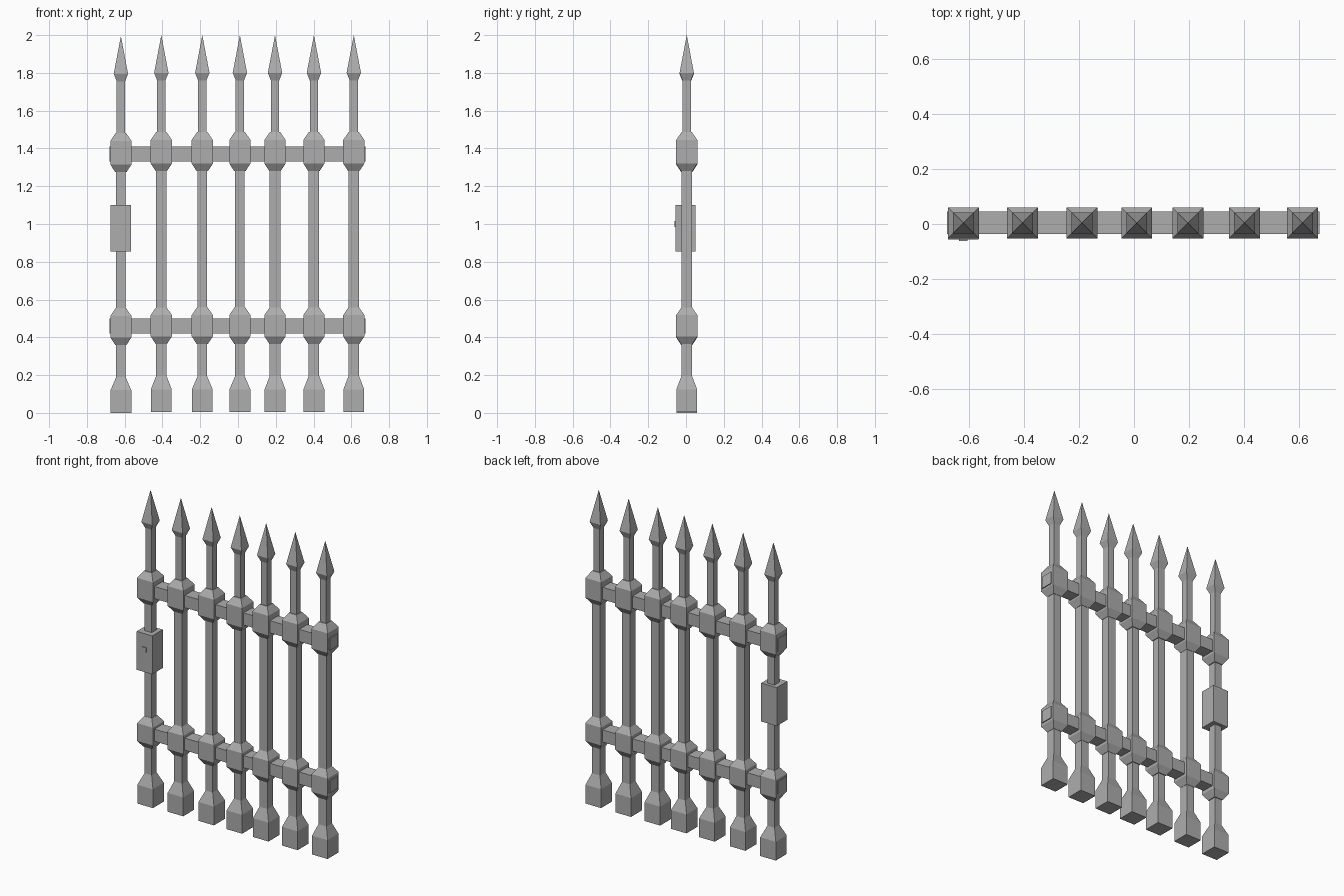
import bpy
import bmesh

old = bpy.data.objects.get("Cube")
if old:
    bpy.data.objects.remove(old, do_unlink=True)

YC = 0.004  # depth centre of the railing

iron = bpy.data.materials.new("grey iron")
iron.use_nodes = True
GREY = (0.42, 0.42, 0.42, 1)
iron.diffuse_color = GREY
iron.node_tree.nodes["Principled BSDF"].inputs["Base Color"].default_value = GREY


def finish(name, bm):
    bmesh.ops.recalc_face_normals(bm, faces=bm.faces[:])
    mesh = bpy.data.meshes.new(name)
    bm.to_mesh(mesh)
    bm.free()
    mesh.materials.append(iron)
    obj = bpy.data.objects.new(name, mesh)
    bpy.context.collection.objects.link(obj)
    return obj


def square_loft(name, x, profile, lift=0.0):
    """Stack square rings given as (half width, height); zero width makes a point."""
    bm = bmesh.new()
    prev = None
    for half, z in profile:
        corners = [(-half, -half), (half, -half), (half, half), (-half, half)]
        if half == 0:
            ring = [bm.verts.new((x, YC, z + lift))] * 4
        else:
            ring = [bm.verts.new((x + a, YC + b, z + lift)) for a, b in corners]
        if prev is None:
            bm.faces.new(ring)
        else:
            for i in range(4):
                j = (i + 1) % 4
                quad = [prev[i], prev[j], ring[j], ring[i]]
                bm.faces.new(list(dict.fromkeys(quad)))
        prev = ring
    if prev[0] is not prev[1]:
        bm.faces.new(prev)
    return finish(name, bm)


def box(name, x, y, z):
    bm = bmesh.new()
    bmesh.ops.create_cube(bm, size=1)
    for v in bm.verts:
        v.co = [lo + (c + 0.5) * (hi - lo) for c, (lo, hi) in zip(v.co, (x, y, z))]
    return finish(name, bm)


# Upright bars: foot, shaft and spear tip, each with two collars
BARS = [-0.62, -0.406, -0.189, 0.01, 0.196, 0.402, 0.613]
for n, x in enumerate(BARS, 1):
    lift = 0.0 if n == 1 else 0.005
    shaft = 0.025 if n in (1, 3, 4) else 0.028
    square_loft(f"bar_{n}", x, [
        (0.055, 0.0), (0.055, 0.12), (shaft, 0.19), (shaft, 1.40),
        (0.022, 1.45), (0.022, 1.755), (0.038, 1.795), (0, 1.995)], lift)
    for level, low, high in (("lower", 0.36, 0.555), ("upper", 1.275, 1.482)):
        square_loft(f"{level}_collar_{n}", x, [
            (0.03, low), (0.056, low + 0.04),
            (0.056, high - 0.042), (0.027, high)], lift)

# Horizontal rails
for level, z in (("lower", 0.46), ("upper", 1.37)):
    box(f"{level}_rail", (-0.68, 0.675), (YC - 0.041, YC + 0.041), (z - 0.039, z + 0.039))

# Lock case with its small front latch
box("lock_case", (-0.676, -0.566), (-0.056, 0.05), (0.855, 1.1))
box("lock_latch", (-0.637, -0.605), (-0.062, -0.055), (0.985, 1.015))
